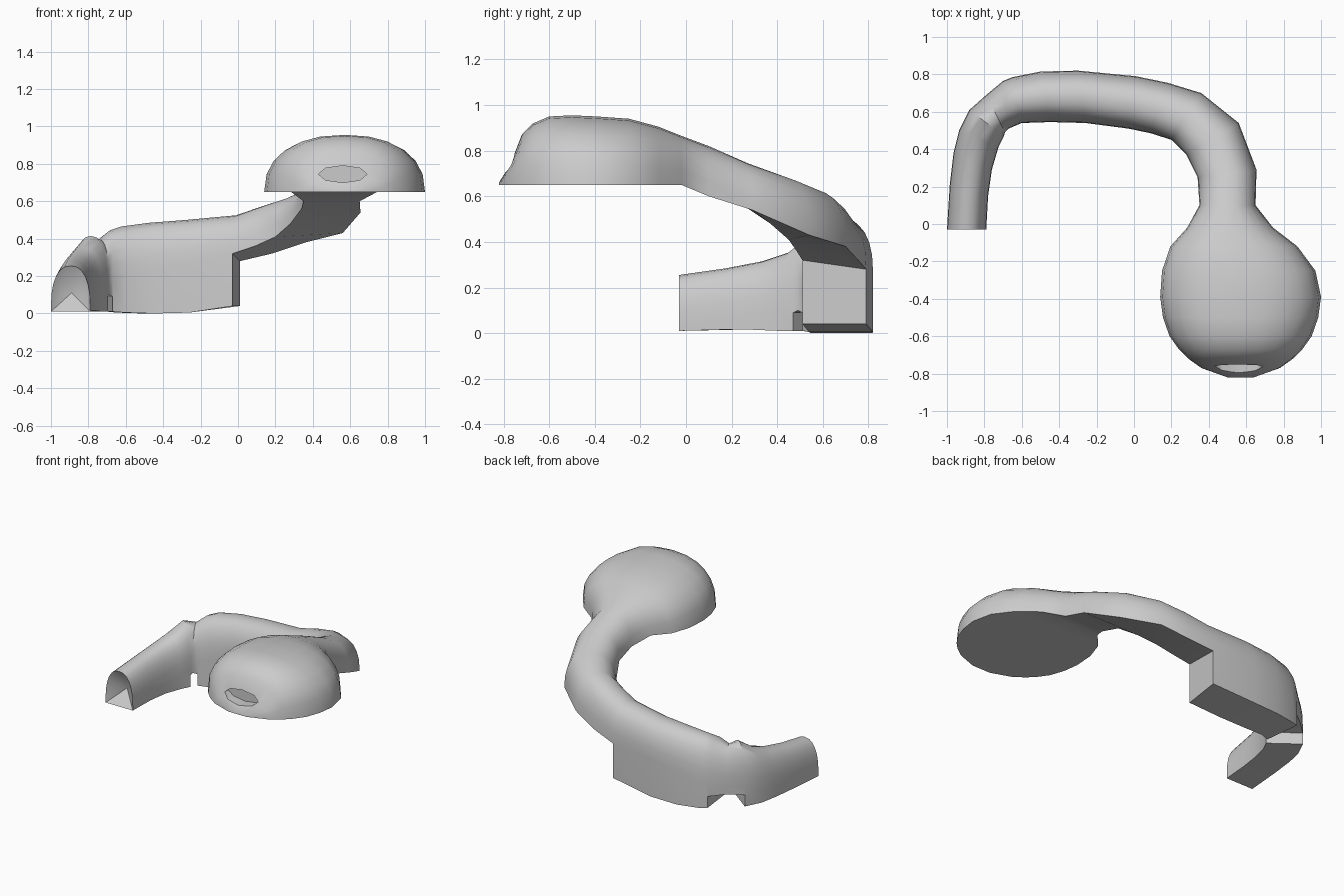
import bpy, bmesh, math
from mathutils import Vector

cube = bpy.data.objects.get("Cube")
if cube:
    bpy.data.objects.remove(cube, do_unlink=True)

grey = bpy.data.materials.new("plain grey")
grey.use_nodes = True
colour = (0.6, 0.6, 0.6, 1)
grey.diffuse_color = colour
grey.node_tree.nodes["Principled BSDF"].inputs["Base Color"].default_value = colour

ARC = 12          # arch segments
ROUND = 0.86      # below one makes the arch squarer


def power(value):
    return math.copysign(abs(value) ** ROUND, value)


def section(bm, inner, outer, spring_in, spring_out, top, floor):
    """Closed ring: an arch between two foot points, on straight walls."""
    a, b = Vector(inner), Vector(outer)
    ring = []
    low = spring_in if floor is None else floor
    ring.append(bm.verts.new((a.x, a.y, low)))
    for i in range(ARC + 1):
        t = math.pi * i / ARC
        u = (1 - power(math.cos(t))) / 2
        p = a.lerp(b, u)
        base = spring_in + (spring_out - spring_in) * u
        z = base + (top - base) * power(max(math.sin(t), 0))
        ring.append(bm.verts.new((p.x, p.y, z)))
    low = spring_out if floor is None else floor
    ring.append(bm.verts.new((b.x, b.y, low)))
    return ring


bm = bmesh.new()
rings = []

# Domed head, from its front tip back to the neck: y, half width, top height
BASE = 0.65
head = [(-.82, .07, .66), (-.77, .21, .74), (-.72, .28, .87), (-.67, .33, .92),
        (-.6, .38, .95), (-.5, .415, .955), (-.39, .43, .95), (-.25, .41, .94),
        (-.12, .34, .905), (-.02, .23, .865)]
for y, half, top in head:
    mid = 0.57 - 0.06 * max(0, (y + .3) / .3)
    rings.append(section(bm, (mid - half, y), (mid + half, y), BASE, BASE, top, None))

# Curved neck: inner foot, outer foot, underside heights, top
neck = [((.35, .1), (.65, .1), .6, .6, .82),
        ((.34, .25), (.655, .29), .56, .54, .745),
        ((.28, .37), (.56, .54), .48, .43, .675),
        ((.2, .45), (.36, .7), .41, .38, .62),
        ((.09, .485), (.18, .755), .36, .32, .575),
        ((-.03, .51), (.01, .79), .32, .28, .525)]
for a, b, low_in, low_out, top in neck:
    rings.append(section(bm, a, b, low_in, low_out, top, None))

# Deep body with straight walls: feet, spring, top, floor
body = [((-.03, .51), (.01, .79), .3, .525, .04),
        ((-.26, .54), (-.3, .82), .27, .5, .005),
        ((-.45, .545), (-.5, .815), .24, .485, 0),
        ((-.6, .54), (-.65, .785), .2, .465, .005),
        ((-.67, .51), (-.7, .765), .18, .445, .01),
        # notch under the joint
        ((-.67, .51), (-.7, .765), .18, .445, .09),
        ((-.69, .49), (-.79, .69), .16, .395, .1),
        ((-.695, .47), (-.88, .61), .14, .415, .09),
        # front arm
        ((-.695, .47), (-.88, .61), .14, .415, .01),
        ((-.725, .41), (-.935, .5), .1, .355, .01),
        ((-.76, .29), (-.965, .38), .08, .315, .015),
        ((-.78, .15), (-.985, .21), .06, .285, .015),
        ((-.79, -.03), (-1, -.03), .04, .255, .01)]
for i, (a, b, spring, top, floor) in enumerate(body):
    low_in, low_out = (neck[-1][2], neck[-1][3]) if i == 0 else (spring, spring)
    rings.append(section(bm, a, b, low_in, low_out, top, floor))

# Skin the rings
for r, s in zip(rings, rings[1:]):
    for i in range(len(r)):
        j = (i + 1) % len(r)
        bm.faces.new((r[i], r[j], s[j], s[i]))
bm.faces.new(rings[0])

# Arm end sinks to a point inside
last = rings[-1]
tip = bm.verts.new((-.89, .05, .11))
for i in range(len(last)):
    bm.faces.new((last[i], last[(i + 1) % len(last)], tip))

bmesh.ops.remove_doubles(bm, verts=bm.verts, dist=0.0005)
bmesh.ops.recalc_face_normals(bm, faces=bm.faces)
mesh = bpy.data.meshes.new("curved_handle")
bm.to_mesh(mesh)
bm.free()
handle = bpy.data.objects.new("curved_handle", mesh)
bpy.context.collection.objects.link(handle)
mesh.materials.append(grey)

# Oval recess in the front of the head
bpy.ops.mesh.primitive_cylinder_add(vertices=8, radius=1, depth=.2,
                                    location=(.56, -.82, .745),
                                    rotation=(math.radians(90), 0, 0))
cutter = bpy.context.object
cutter.name = "recess_cutter"
cutter.scale = (.13, .045, 1)
cutter.hide_render = True
cutter.data.materials.append(grey)
cut = handle.modifiers.new("recess", 'BOOLEAN')
cut.operation = 'DIFFERENCE'
cut.solver = 'EXACT'
cut.object = cutter
bpy.ops.object.select_all(action='DESELECT')
handle.select_set(True)
bpy.context.view_layer.objects.active = handle
bpy.ops.object.modifier_apply(modifier="recess")
bpy.data.objects.remove(cutter, do_unlink=True)
bpy.ops.object.shade_smooth_by_angle(angle=math.radians(40))
